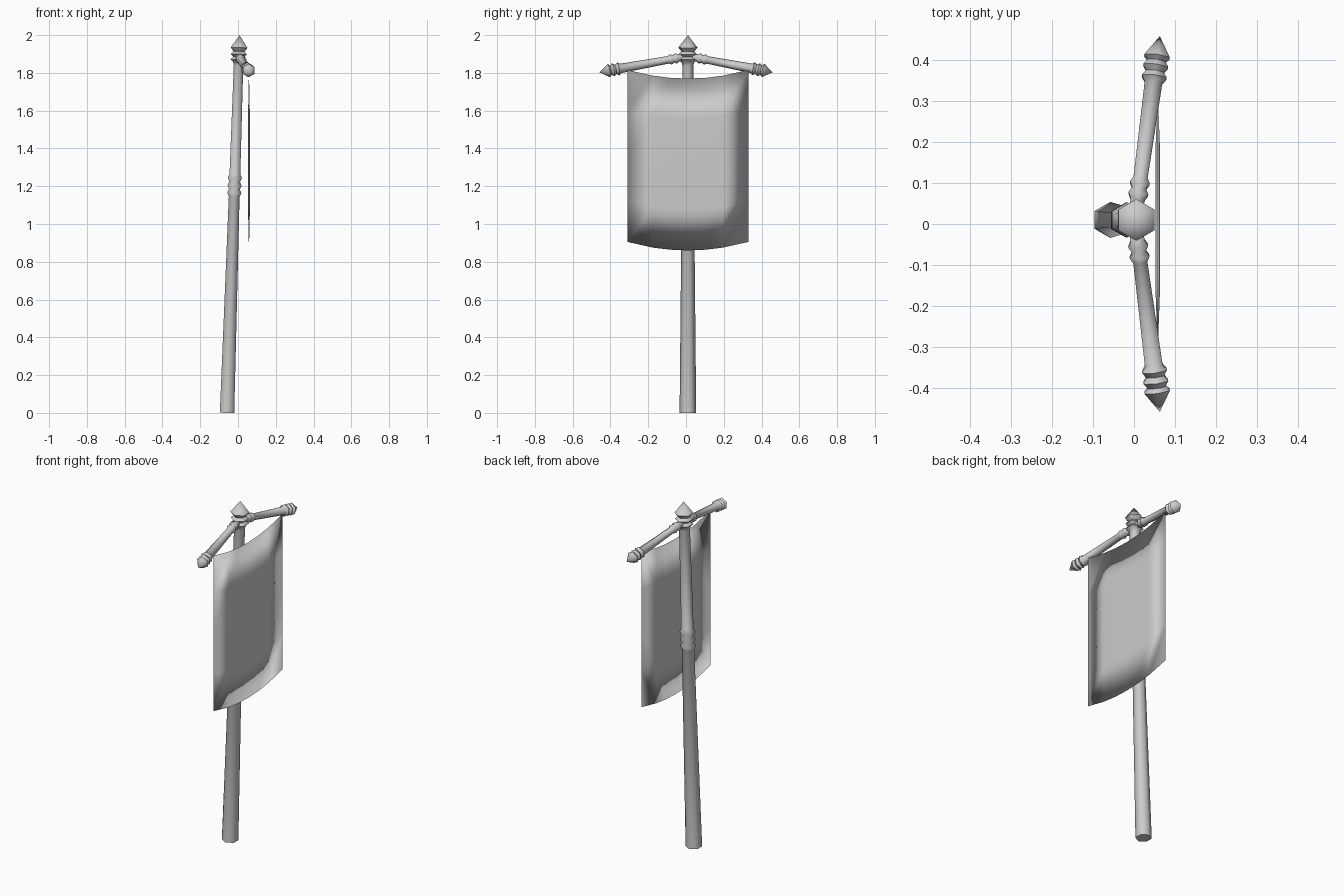
import bpy
import math
from mathutils import Vector

if "Cube" in bpy.data.objects:
    bpy.data.objects.remove(bpy.data.objects["Cube"])

grey = bpy.data.materials.new("plain grey")
grey.use_nodes = True
grey.diffuse_color = (0.6, 0.6, 0.6, 1)
grey.node_tree.nodes["Principled BSDF"].inputs["Base Color"].default_value = (0.6, 0.6, 0.6, 1)

SIDES = 6


def add_object(name, verts, faces):
    mesh = bpy.data.meshes.new(name)
    mesh.from_pydata(verts, [], faces)
    mesh.update(calc_edges=True)
    mesh.materials.append(grey)
    mesh.shade_smooth()
    obj = bpy.data.objects.new(name, mesh)
    bpy.context.collection.objects.link(obj)
    return obj


def turned_rod(name, start, end, profile, corner_dir):
    """Six-sided turned rod: profile is (distance from start, radius), ending in a point."""
    start, end = Vector(start), Vector(end)
    axis = (end - start).normalized()
    u = Vector(corner_dir)
    u = (u - axis * u.dot(axis)).normalized()
    v = axis.cross(u)
    verts, faces = [], []
    for dist, radius in profile:
        for k in range(SIDES):
            a = math.tau * k / SIDES
            verts.append(start + axis * dist + (u * math.cos(a) + v * math.sin(a)) * radius)
    verts.append(end)
    for r in range(len(profile) - 1):
        for k in range(SIDES):
            n = (k + 1) % SIDES
            low, high = r * SIDES, (r + 1) * SIDES
            faces.append((low + k, low + n, high + n, high + k))
    last = (len(profile) - 1) * SIDES
    faces += [(last + k, last + (k + 1) % SIDES, len(verts) - 1) for k in range(SIDES)]
    faces.append(tuple(reversed(range(SIDES))))
    obj = add_object(name, verts, faces)
    bpy.ops.object.select_all(action='DESELECT')
    obj.select_set(True)
    bpy.context.view_layer.objects.active = obj
    bpy.ops.object.shade_smooth_by_angle(angle=math.radians(65))
    return obj


def rings(first, step, count, neck, bulge):
    """Row of beads along a rod."""
    points = [(first - step / 2, neck)]
    for i in range(count):
        points += [(first + i * step, bulge), (first + (i + 0.5) * step, neck)]
    return points


# Leaning pole with a beaded middle and a pointed finial
pole = [(0, 0.044)] + rings(1.165, 0.04, 3, 0.033, 0.043)
pole += [(1.84, 0.029)] + rings(1.872, 0.028, 2, 0.034, 0.049) + [(1.935, 0.051)]
turned_rod("pole", (-0.058, 0.01, 0), (0.008, 0.01, 2.0), pole, (0, 1, 0))

# Two drooping arms with beads at both ends and pointed tips
for name, tip_y in (("left_arm", 0.459), ("right_arm", -0.459)):
    root, tip = Vector((0.002, 0.01, 1.888)), Vector((0.063, tip_y, 1.803))
    length = (tip - root).length
    arm = [(0, 0.02)] + rings(0.065, 0.027, 2, 0.02, 0.028)
    arm += rings(length - 0.103, 0.027, 2, 0.025, 0.035) + [(length - 0.052, 0.036)]
    turned_rod(name, root, tip, arm, (0, 0, 1))

# Hanging cloth: two slightly bulged sheets sharing one rim
columns = [-1, -0.58, -0.3, 0, 0.3, 0.58, 1]
heights = [1.815, 1.6, 1.36, 1.12, 0.905]
nc, nr = len(columns), len(heights)
verts, faces, index = [], [], {}
for j, z in enumerate(heights):
    for i, s in enumerate(columns):
        rim = i in (0, nc - 1) or j in (0, nr - 1)
        for side in (1, -1):
            if rim and side < 0:
                index[i, j, side] = index[i, j, 1]
                continue
            index[i, j, side] = len(verts)
            bulge = 0 if rim else 0.005 * side
            verts.append((0.058 + bulge, 0.01 + 0.32 * s, z - 0.045 * (1 - s * s)))
for side in (1, -1):
    for j in range(nr - 1):
        for i in range(nc - 1):
            a, b = index[i, j, side], index[i + 1, j, side]
            c, d = index[i, j + 1, side], index[i + 1, j + 1, side]
            faces += [(a, c, b)[::side], (b, c, d)[::side]]
add_object("banner_cloth", verts, faces)
